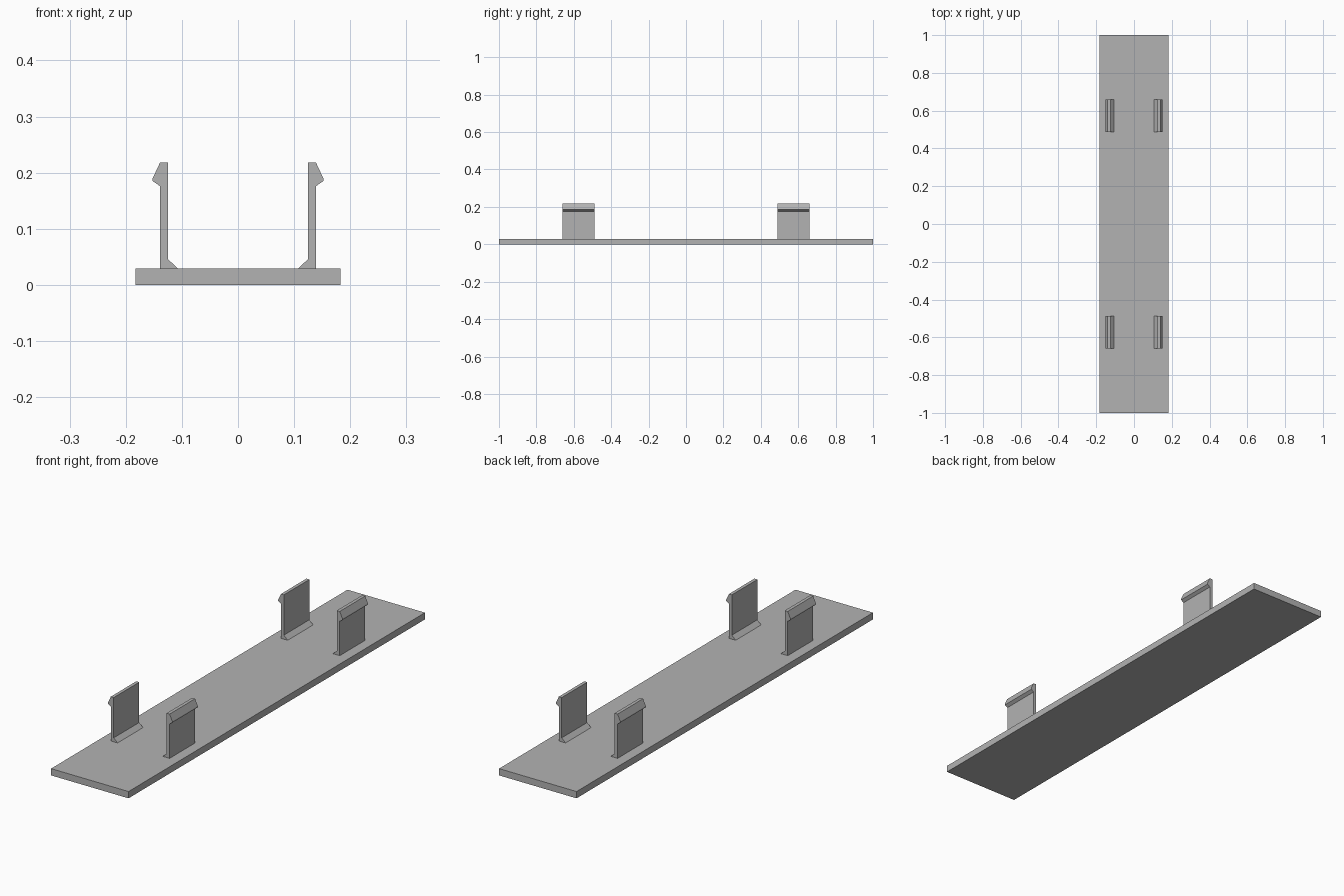
import bpy
import bmesh

if "Cube" in bpy.data.objects:
    bpy.data.objects.remove(bpy.data.objects["Cube"])

grey = bpy.data.materials.new("plain grey")
grey.diffuse_color = (0.45, 0.45, 0.45, 1)
grey.use_nodes = True
grey.node_tree.nodes["Principled BSDF"].inputs["Base Color"].default_value = grey.diffuse_color


def extrude_profile(name, profile, y0, y1):
    """Solid made by sweeping an x-z outline from y0 to y1."""
    bm = bmesh.new()
    face = bm.faces.new([bm.verts.new((x, y0, z)) for x, z in profile])
    swept = bmesh.ops.extrude_face_region(bm, geom=[face])["geom"]
    verts = [g for g in swept if isinstance(g, bmesh.types.BMVert)]
    bmesh.ops.translate(bm, verts=verts, vec=(0, y1 - y0, 0))
    bmesh.ops.recalc_face_normals(bm, faces=bm.faces)
    mesh = bpy.data.meshes.new(name)
    bm.to_mesh(mesh)
    bm.free()
    mesh.materials.append(grey)
    obj = bpy.data.objects.new(name, mesh)
    bpy.context.collection.objects.link(obj)
    return obj


# Flat base plate
W, T = 0.183, 0.029
extrude_profile("base_plate", [(-W, 0), (W, 0), (W, T), (-W, T)], -1, 1)

# Snap clip outline: inner foot gusset, upright wall, outward hook
clip = [(0.107, T), (0.125, 0.046), (0.125, 0.218), (0.139, 0.218),
        (0.152, 0.190), (0.152, 0.185), (0.139, 0.176), (0.139, T)]

# Four clips, mirrored left/right and front/back
for sx, side in ((-1, "left"), (1, "right")):
    for yc, end in ((-0.574, "front"), (0.574, "back")):
        extrude_profile(f"clip_{end}_{side}", [(sx * x, z) for x, z in clip],
                        yc - 0.086, yc + 0.086)
